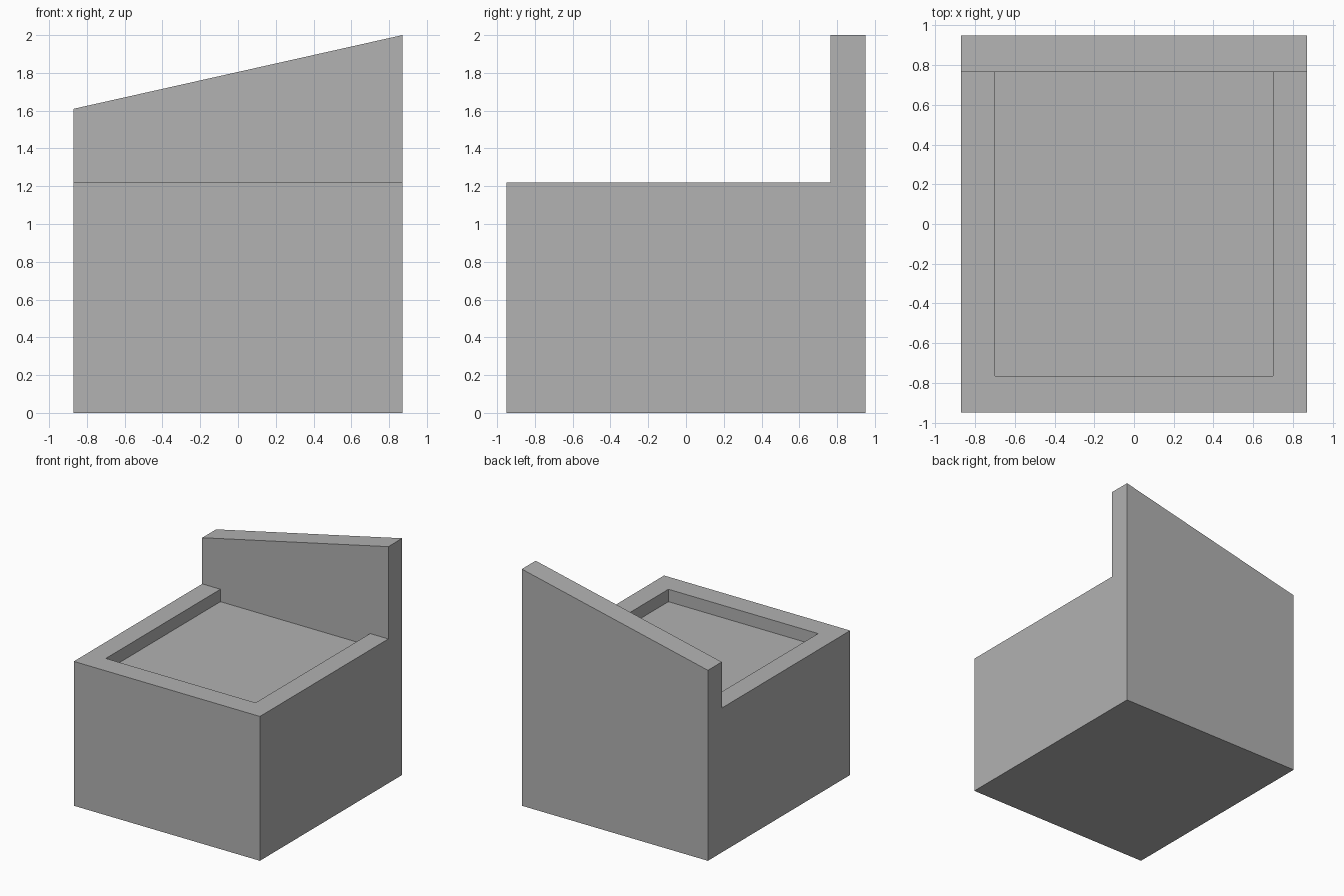
import bpy
import bmesh
from mathutils import Vector

cube = bpy.data.objects.get("Cube")
if cube:
    bpy.data.objects.remove(cube, do_unlink=True)

HALF_W, HALF_D = 0.87, 0.95        # outer half width and depth
IN_X, IN_Y = 0.70, 0.765           # inner limits of the rim
SEAT_Z, LOW_Z, HIGH_Z = 1.22, 1.61, 2.0
RECESS = 0.105

grey = bpy.data.materials.new("plain grey")
grey.use_nodes = True
colour = (0.445, 0.445, 0.445, 1)
grey.diffuse_color = colour
grey.node_tree.nodes["Principled BSDF"].inputs["Base Color"].default_value = colour

bm = bmesh.new()

# L-shaped side profile, extruded across the width
profile = [(-HALF_D, 0), (HALF_D, 0), (HALF_D, HIGH_Z),
           (IN_Y, HIGH_Z), (IN_Y, SEAT_Z), (-HALF_D, SEAT_Z)]
side = bm.faces.new([bm.verts.new((-HALF_W, y, z)) for y, z in profile])
ext = bmesh.ops.extrude_face_region(bm, geom=[side])
new_verts = [g for g in ext["geom"] if isinstance(g, bmesh.types.BMVert)]
bmesh.ops.translate(bm, verts=new_verts, vec=(2 * HALF_W, 0, 0))
bmesh.ops.recalc_face_normals(bm, faces=bm.faces)

# Slanted top of the backrest
for v in bm.verts:
    if v.co.x < 0 and v.co.z > SEAT_Z + 0.1:
        v.co.z = LOW_Z


def seat_faces():
    return [f for f in bm.faces
            if f.normal.z > 0.9 and abs(f.calc_center_median().z - SEAT_Z) < 0.01]


# Cut the rim lines into the seat face
for point, normal in [((IN_X, 0, 0), (1, 0, 0)), ((-IN_X, 0, 0), (1, 0, 0)),
                      ((0, -IN_Y, 0), (0, 1, 0))]:
    bm.normal_update()
    faces = seat_faces()
    edges = {e for f in faces for e in f.edges}
    verts = {v for f in faces for v in f.verts}
    bmesh.ops.bisect_plane(bm, geom=faces + list(edges) + list(verts),
                           plane_co=point, plane_no=normal)

# Sink the middle panel
bm.normal_update()
middle = min(seat_faces(), key=lambda f: (f.calc_center_median() - Vector((0, 0, SEAT_Z))).length)
panel = bmesh.ops.extrude_discrete_faces(bm, faces=[middle])["faces"][0]
bmesh.ops.translate(bm, verts=panel.verts[:], vec=(0, 0, -RECESS))

# Tidy the rim: join flat pieces
bm.normal_update()
bmesh.ops.recalc_face_normals(bm, faces=bm.faces)

mesh = bpy.data.meshes.new("block_seat")
bm.to_mesh(mesh)
bm.free()
mesh.materials.append(grey)
seat = bpy.data.objects.new("block_seat", mesh)
bpy.context.collection.objects.link(seat)
